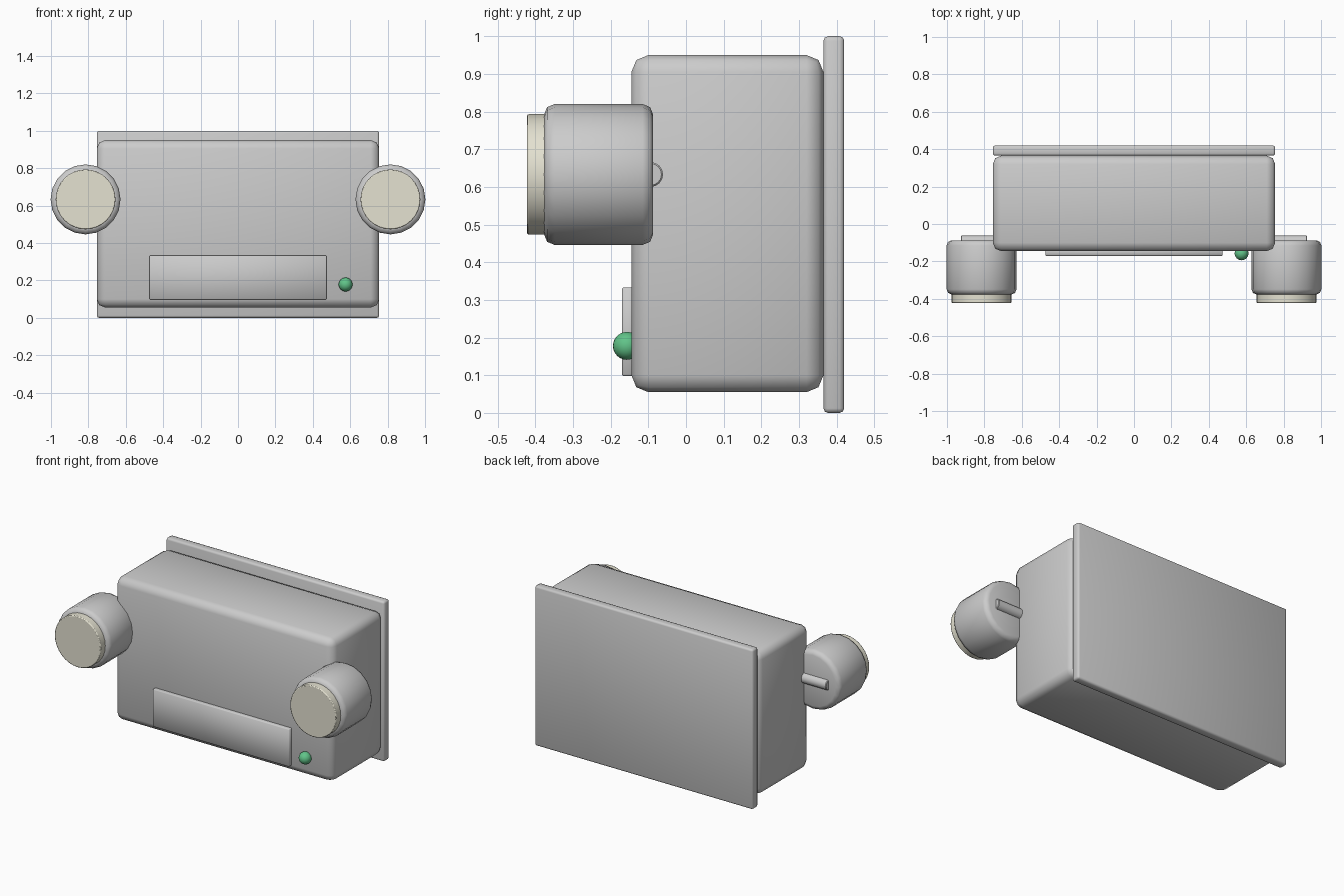
import bpy, math

if "Cube" in bpy.data.objects:
    bpy.data.objects.remove(bpy.data.objects["Cube"])

def material(name, col):
    m = bpy.data.materials.new(name)
    m.diffuse_color = col
    m.use_nodes = True
    m.node_tree.nodes["Principled BSDF"].inputs["Base Color"].default_value = m.diffuse_color
    return m

cream = material("cream_lens", (0.78, 0.76, 0.64, 1))
green = material("green_led", (0.12, 0.55, 0.25, 1))

def finish(ob, name, bevel=0, segments=2, mat=None, angle=None):
    ob.name = name
    bpy.ops.object.transform_apply(location=False, rotation=True, scale=True)
    if bevel:
        b = ob.modifiers.new("bevel", 'BEVEL')
        b.width = bevel
        b.segments = segments
        b.limit_method = 'ANGLE'
        b.angle_limit = math.radians(40)
    if mat:
        ob.data.materials.append(mat)
    if angle:
        bpy.ops.object.shade_smooth_by_angle(angle=math.radians(angle))
    else:
        bpy.ops.object.shade_smooth()
    return ob

def box(name, lo, hi, bevel, segments=2):
    bpy.ops.mesh.primitive_cube_add(size=1, location=[(a + b) / 2 for a, b in zip(lo, hi)])
    ob = bpy.context.object
    ob.scale = [b - a for a, b in zip(lo, hi)]
    return finish(ob, name, bevel, segments)

def cylinder(name, r, length, loc, rot, sides, bevel, segments=2, mat=None, angle=None):
    bpy.ops.mesh.primitive_cylinder_add(vertices=sides, radius=r, depth=length,
                                        location=loc, rotation=rot)
    return finish(bpy.context.object, name, bevel, segments, mat, angle)

# Housing, wall plate and front label panel
box("housing", (-0.755, -0.145, 0.055), (0.755, 0.365, 0.95), 0.045)
box("back_plate", (-0.755, 0.365, 0.0), (0.755, 0.42, 1.0), 0.012)
box("front_panel", (-0.473, -0.17, 0.098), (0.473, -0.13, 0.333), 0.004, 1)

# Status light
bpy.ops.mesh.primitive_uv_sphere_add(segments=24, ring_count=12, radius=0.037,
                                     location=(0.575, -0.157, 0.178))
finish(bpy.context.object, "status_light", mat=green)

# Lamp heads on short side arms
along_y = (math.pi / 2, 0, 0)
along_x = (0, math.pi / 2, 0)
for side, s in (("left", -1), ("right", 1)):
    x, z = s * 0.815, 0.633
    cylinder(side + "_lamp_head", 0.187, 0.29, (x, -0.232, z), along_y, 20, 0.028)
    cylinder(side + "_lens", 0.16, 0.06, (x, -0.392, z), along_y, 32, 0.005, 2, cream, 30)
    cylinder(side + "_arm", 0.033, 0.225, (s * 0.8125, -0.094, z), along_x, 16, 0.004, 1, None, 30)
